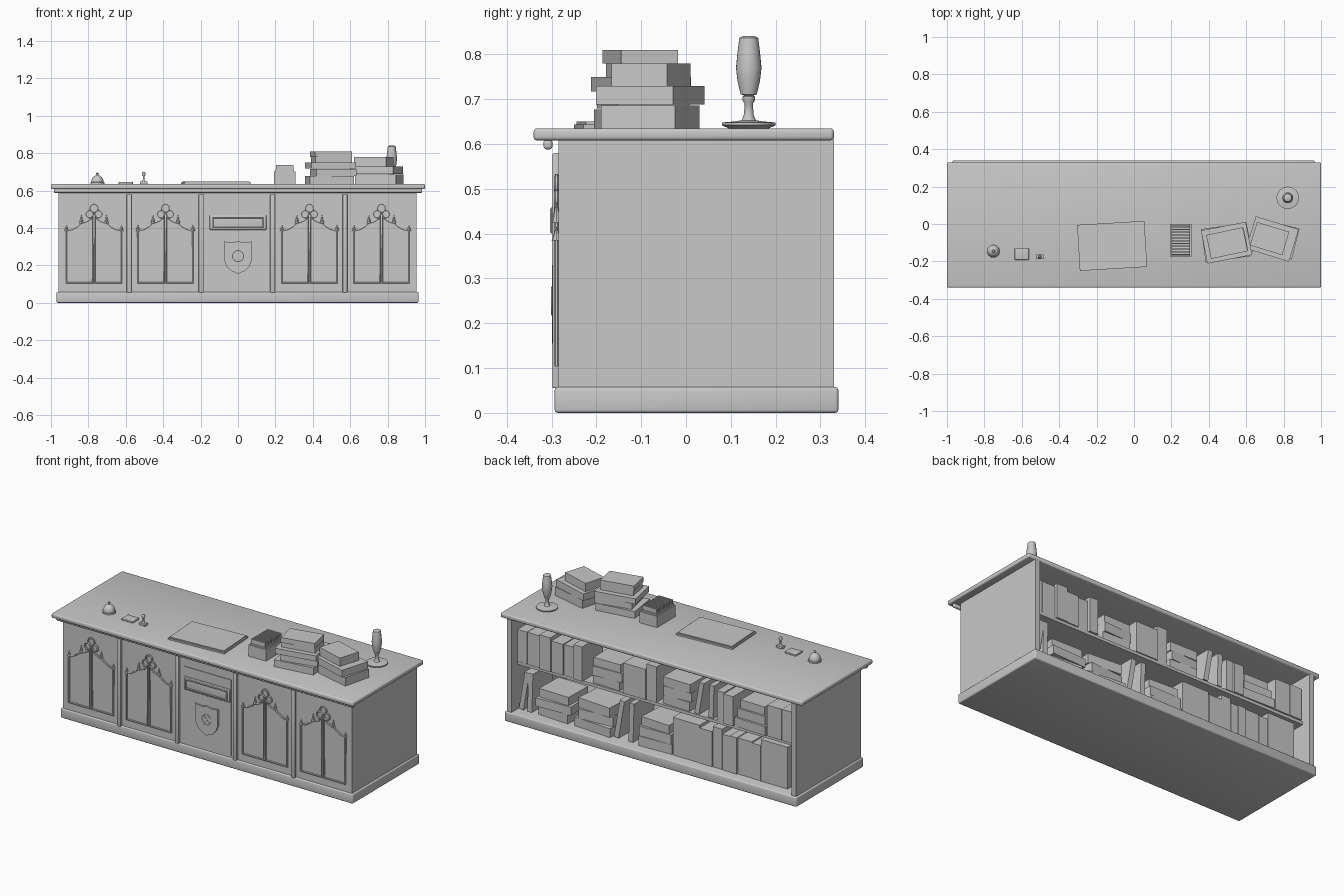
import bpy, bmesh, math, random
from mathutils import Matrix, Vector

if "Cube" in bpy.data.objects:
    bpy.data.objects.remove(bpy.data.objects["Cube"])

random.seed(4)
grey = bpy.data.materials.new("plain grey")
grey.diffuse_color = (0.58, 0.58, 0.58, 1)
grey.use_nodes = True
grey.node_tree.nodes["Principled BSDF"].inputs["Base Color"].default_value = grey.diffuse_color


def finish(name, bm, smooth=False):
    me = bpy.data.meshes.new(name)
    bmesh.ops.recalc_face_normals(bm, faces=bm.faces)
    bm.to_mesh(me)
    bm.free()
    me.materials.append(grey)
    ob = bpy.data.objects.new(name, me)
    bpy.context.collection.objects.link(ob)
    if smooth:
        bpy.ops.object.select_all(action='DESELECT')
        ob.select_set(True)
        bpy.context.view_layer.objects.active = ob
        bpy.ops.object.shade_smooth_by_angle(angle=math.radians(40))
    return ob


def add_box(bm, x0, x1, y0, y1, z0, z1, rot=None):
    c = Vector(((x0 + x1) / 2, (y0 + y1) / 2, (z0 + z1) / 2))
    m = Matrix.Translation(c) @ (rot or Matrix()) @ Matrix.Diagonal((x1 - x0, y1 - y0, z1 - z0, 1))
    bmesh.ops.create_cube(bm, size=1, matrix=m)


def box(name, *dims, bevel=0, rot=None):
    bm = bmesh.new()
    add_box(bm, *dims, rot=rot)
    if bevel:
        bmesh.ops.bevel(bm, geom=bm.edges[:], offset=bevel, segments=3, profile=0.5, affect='EDGES')
    return finish(name, bm, bevel > 0)


def lathe(name, x, y, profile, n=24):
    bm = bmesh.new()
    vs = [bm.verts.new((x + r, y, z)) for r, z in profile]
    es = [bm.edges.new(p) for p in zip(vs, vs[1:])]
    bmesh.ops.spin(bm, geom=vs + es, cent=(x, y, 0), axis=(0, 0, 1), angle=math.tau, steps=n)
    bmesh.ops.remove_doubles(bm, verts=bm.verts, dist=1e-5)
    return finish(name, bm, True)


def tubes(name, paths, y, depth):
    """Closed rounded mouldings lying in a front-facing plane, as one mesh."""
    cu = bpy.data.curves.new(name, 'CURVE')
    cu.dimensions = '3D'
    cu.bevel_depth, cu.bevel_resolution = depth, 1
    for pts in paths:
        sp = cu.splines.new('POLY')
        sp.points.add(len(pts) - 1)
        for p, (px, pz) in zip(sp.points, pts):
            p.co = (px, y, pz, 1)
        sp.use_cyclic_u = True
    tmp = bpy.data.objects.new(name + "_path", cu)
    bpy.context.collection.objects.link(tmp)
    bpy.context.view_layer.update()
    me = bpy.data.meshes.new_from_object(tmp.evaluated_get(bpy.context.evaluated_depsgraph_get()))
    bpy.data.objects.remove(tmp)
    bm = bmesh.new()
    bm.from_mesh(me)
    return finish(name, bm, True)


def ring(cx, cz, r, n=16):
    return [(cx + r * math.cos(math.tau * i / n), cz + r * math.sin(math.tau * i / n)) for i in range(n)]


def plate(name, pts, y0, y1):
    bm = bmesh.new()
    f = bm.faces.new([bm.verts.new((x, y1, z)) for x, z in pts])
    ext = bmesh.ops.extrude_face_region(bm, geom=[f])
    bmesh.ops.translate(bm, verts=[v for v in ext['geom'] if isinstance(v, bmesh.types.BMVert)], vec=(0, y0 - y1, 0))
    return finish(name, bm)


# Carcass: open at the back
box("plinth", -.97, .965, -.293, .34, 0, .058, bevel=.007)
box("worktop", -1, 1, -.34, .33, .608, .635, bevel=.008)
box("front_moulding", -.985, .985, -.318, -.298, .588, .61, bevel=.007)
box("left_side", -.96, -.93, -.285, .33, .055, .61)
box("right_side", .925, .955, -.285, .33, .055, .61)
box("front_wall", -.94, .935, -.285, -.26, .055, .61)
box("middle_shelf", -.935, .93, -.265, .275, .325, .343)
for px in (-.582, -.197, .185, .572):
    box("front_post", px - .013, px + .013, -.298, -.28, .055, .58, bevel=.004)

# Tracery doors
for cx in (-.77, -.388, .382, .767):
    half = [(.006, .107), (.147, .107), (.147, .385), (.115, .392), (.088, .408), (.068, .426),
            (.05, .43), (.03, .438), (.016, .452), (.006, .472)]
    paths = [[(cx + s * x, z) for x, z in half] for s in (-1, 1)]
    paths += [ring(cx, .507, .021), ring(cx - .024, .475, .019), ring(cx + .024, .475, .019)]
    tubes("door_tracery", paths, -.289, .0055)
    for s in (-1, 1):
        plate("door_pane", [(cx + s * x, z) for x, z in half], -.287, -.283)
        for dx, z0, h in ((.067, .425, .045), (.147, .385, .03)):
            bm = bmesh.new()
            bmesh.ops.create_cone(bm, cap_ends=True, segments=8, radius1=.011, radius2=.001, depth=h,
                                  matrix=Matrix.Translation((cx + s * dx, -.289, z0 + h / 2)))
            finish("spire", bm, True)

# Centre panel with drawer front and shield
box("centre_panel", -.155, .155, -.289, -.28, .07, .525)
box("drawer_front", -.152, .152, -.297, -.28, .39, .468, bevel=.004)
tubes("drawer_frame", [[(-.135, .403), (.135, .403), (.135, .455), (-.135, .455)]], -.298, .005)
shield = [(-.075, .328), (-.03, .322), (0, .33), (.03, .322), (.075, .328), (.075, .23), (.06, .195),
          (.035, .17), (0, .155), (-.035, .17), (-.06, .195), (-.075, .23)]
plate("shield", shield, -.299, -.285)
tubes("shield_ring", [ring(0, .25, .03)], -.298, .003)
for a in (45, -45):
    box("shield_bar", -.028, .028, -.301, -.296, .247, .253, rot=Matrix.Rotation(math.radians(a), 4, 'Y'))

# Back shelf books: (kind, x from, x to, book widths)
rows = {.343: [("u", .935, 0, (.075, .09, .075, .08, .07, .06)), ("s", .45, .23, 0),
               ("u", .22, 0, (.15, .07)), ("s", -.01, -.235, 0), ("l", -.25, -.39, 0),
               ("u", -.4, 0, (.05, .065)), ("s", -.52, -.73, 0), ("u", -.735, 0, (.1, .08))],
        .058: [("l", .91, .81, 0), ("s", .8, .57, 0), ("s", .545, .29, 0), ("l", .28, .14, 0),
               ("s", .13, -.1, 0),
               ("u", -.105, 0, (.18, .085, .065, .05, .05, .095, .06, .18))]}
for z, groups in rows.items():
    grow = .035 if z < .1 else 0
    for kind, xa, xb, widths in groups:
        bm = bmesh.new()
        if kind == "u":
            x = xa
            for w in widths:
                add_box(bm, x - w + .003, x, random.uniform(.06, .09), random.uniform(.272, .29),
                        z, z + random.uniform(.175, .215) + grow)
                x -= w
        elif kind == "s":
            h = z
            for i in range(3):
                d, t = random.uniform(0, .025), random.uniform(.048, .058)
                add_box(bm, xb + d, xa - d, .09, .285 - d, h, h + t,
                        rot=Matrix.Rotation(random.uniform(-.08, .08), 4, 'Z'))
                h += t
        else:
            for i in range(2):
                x = xa - .03 - i * (xa - xb - .06)
                add_box(bm, x - .015, x + .015, .08, .275, z + .004, z + .2 + grow,
                        rot=Matrix.Rotation(-.17 + .14 * i, 4, 'Y'))
        finish({"u": "upright_books", "s": "stacked_books", "l": "leaning_books"}[kind], bm)


# Counter books: (width, depth, z from, z to, offset x, offset y, turn)
def counter_stack(cx, cy, books):
    for w, d, z0, z1, ox, oy, a in books:
        x, y = cx + ox, cy + oy
        rot = Matrix.Rotation(math.radians(a), 4, 'Z')
        box("counter_book", x - w / 2, x + w / 2, y - d / 2, y + d / 2, z0, z1, rot=rot)


counter_stack(.5, -.1, [(.24, .18, .635, .677, -.01, 0, 8), (.22, .165, .679, .715, .01, .005, 12),
                        (.244, .18, .717, .75, -.005, 0, 11), (.2, .12, .75, .78, 0, 0, 11),
                        (.2, .13, .78, .81, -.003, -.002, 12)])
counter_stack(.74, -.08, [(.225, .17, .635, .686, .015, 0, -14), (.24, .18, .688, .73, 0, 0, -17),
                          (.18, .13, .73, .78, -.015, .002, -17)])

# Card index box with upright cards
box("card_box", .193, .307, -.175, 0, .635, .703)
bm = bmesh.new()
add_box(bm, .2, .3, -.17, -.005, .70, .712)
for i in range(11):
    y = -.163 + i * .0148
    add_box(bm, .203, .297, y - .0035, y + .0035, .70, .738)
finish("index_cards", bm)

# Desk mat, two layers
turn = Matrix.Rotation(math.radians(3.4), 4, 'Z')
box("desk_mat", -.297, .063, -.24, .006, .635, .644, rot=turn)
box("mat_sheet", -.29, .056, -.234, 0, .643, .65, rot=turn)

# Lamp, bell, ink pad and stamp
lathe("lamp", .822, .14, [(0, .635), (.045, .635), (.06, .642), (.06, .648), (.035, .65), (.016, .653), (.011, .665),
                          (.009, .69), (.014, .697), (.014, .706), (.01, .708), (.018, .711), (.025, .74),
                          (.0285, .77), (.025, .805), (.021, .837), (.013, .841), (0, .841)])
dome = [(.033 * math.cos(t * math.pi / 12), .645 + .038 * math.sin(t * math.pi / 12)) for t in range(6)]
lathe("bell", -.752, -.145, [(0, .635), (.037, .635), (.037, .643), (.033, .645)] + dome[1:]
      + [(.005, .683), (.005, .688), (.008, .691), (.006, .695), (0, .696)])
box("ink_pad", -.638, -.562, -.192, -.13, .635, .646, bevel=.003)
box("stamp_base", -.525, -.483, -.188, -.162, .635, .65, bevel=.003)
lathe("stamp_handle", -.504, -.175, [(0, .648), (.01, .65), (.005, .657), (.005, .678), (.01, .685),
                                     (.01, .693), (.005, .7), (0, .701)], 12)
